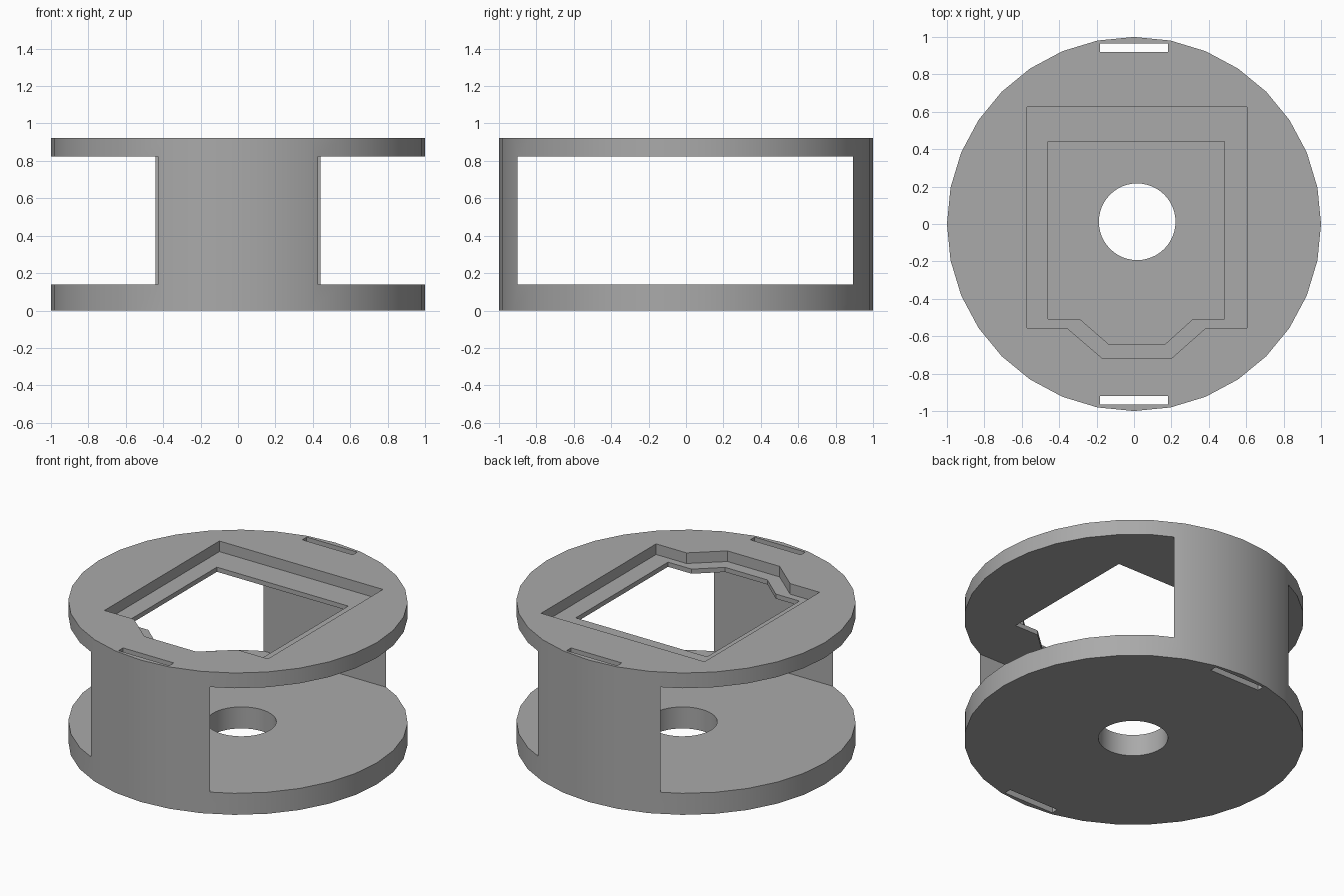
import bpy
import bmesh

# Remove the default cube
cube = bpy.data.objects.get("Cube")
if cube:
    bpy.data.objects.remove(cube, do_unlink=True)

HEIGHT = 0.922
FLOOR_TOP = 0.14
ROOF_BOTTOM = 0.823
LEDGE_TOP = 0.853
OVER = 0.1

grey = bpy.data.materials.new("plain grey")
grey.use_nodes = True
colour = (0.4, 0.4, 0.4, 1)
grey.diffuse_color = colour
grey.node_tree.nodes["Principled BSDF"].inputs["Base Color"].default_value = colour


def prism(name, outline, z0, z1):
    """Extrude a flat outline between two heights."""
    bm = bmesh.new()
    face = bm.faces.new([bm.verts.new((x, y, z0)) for x, y in outline])
    top = bmesh.ops.extrude_face_region(bm, geom=[face])["geom"]
    for v in top:
        if isinstance(v, bmesh.types.BMVert):
            v.co.z = z1
    bmesh.ops.recalc_face_normals(bm, faces=bm.faces)
    mesh = bpy.data.meshes.new(name)
    bm.to_mesh(mesh)
    bm.free()
    mesh.materials.append(grey)
    obj = bpy.data.objects.new(name, mesh)
    bpy.context.collection.objects.link(obj)
    return obj


def rectangle(x0, x1, y0, y1):
    return [(x0, y0), (x1, y0), (x1, y1), (x0, y1)]


def cylinder(name, sides, radius, z0, z1, x=0, y=0):
    bpy.ops.mesh.primitive_cylinder_add(vertices=sides, radius=radius, depth=z1 - z0,
                                        location=(x, y, (z0 + z1) / 2))
    obj = bpy.context.object
    obj.name = name
    obj.data.materials.append(grey)
    return obj


def tabbed(left, right, back, front, tab):
    """Rectangle with a tapered tab on its front edge."""
    (a, b, c, d), tab_front = tab
    return [(left, back), (left, front), (a, front), (b, tab_front),
            (c, tab_front), (d, front), (right, front), (right, back)]


# Round body
housing = cylinder("round_housing", 32, 1, 0, HEIGHT)

# Side opening, leaving a wall at the front and back
cutters = [prism("side_opening", rectangle(-1.2, 1.2, -0.9, 0.893), FLOOR_TOP, ROOF_BOTTOM)]

# Strap slots through both walls
for name, side in (("front_slot", -1), ("back_slot", 1)):
    y0, y1 = sorted((side * 0.92, side * 0.966))
    cutters.append(prism(name, rectangle(-0.182, 0.182, y0, y1), -OVER, HEIGHT + OVER))

# Round hole in the floor
cutters.append(cylinder("floor_hole", 48, 0.205, -OVER, FLOOR_TOP + OVER, 0.017, 0.012))

# Recess in the roof and the smaller window inside it
recess = tabbed(-0.572, 0.604, 0.626, -0.555, ((-0.36, -0.172, 0.203, 0.385), -0.716))
window = tabbed(-0.46, 0.485, 0.44, -0.508, ((-0.29, -0.137, 0.168, 0.315), -0.641))
cutters.append(prism("roof_recess", recess, LEDGE_TOP, HEIGHT + OVER))
cutters.append(prism("roof_window", window, ROOF_BOTTOM - OVER, HEIGHT + OVER))

# Cut everything out and drop the cutters
bpy.ops.object.select_all(action="DESELECT")
bpy.context.view_layer.objects.active = housing
housing.select_set(True)
for cutter in cutters:
    cutter.hide_render = True
    mod = housing.modifiers.new(cutter.name, "BOOLEAN")
    mod.operation = "DIFFERENCE"
    mod.solver = "EXACT"
    mod.object = cutter
    bpy.ops.object.modifier_apply(modifier=mod.name)
    bpy.data.objects.remove(cutter, do_unlink=True)

bpy.ops.object.shade_smooth_by_angle(angle=0.5)
